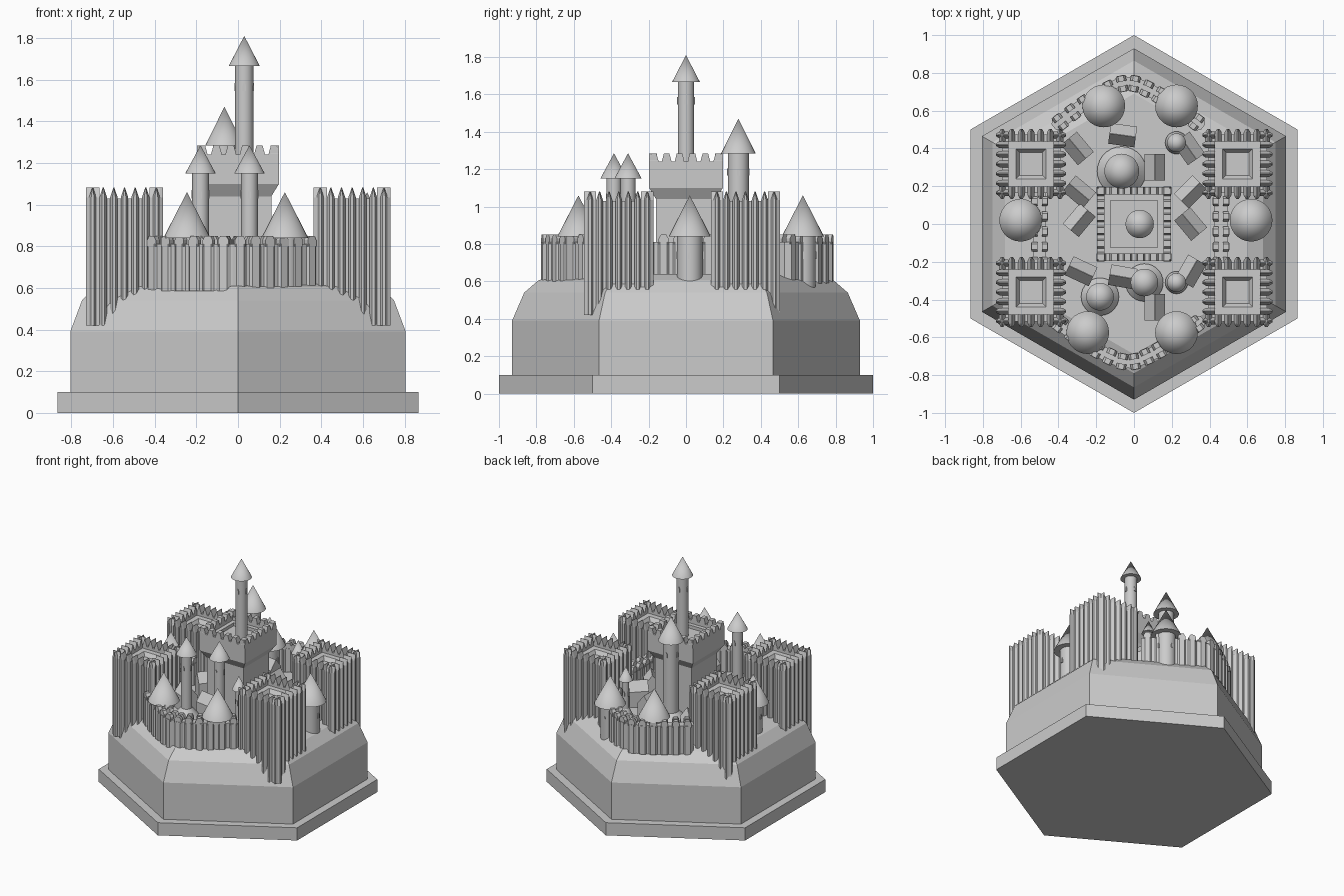
import bpy, bmesh, math
from mathutils import Matrix, Vector

if "Cube" in bpy.data.objects:
    bpy.data.objects.remove(bpy.data.objects["Cube"])

R2 = math.sqrt(2)


def finish(bm, name, smooth=False):
    bmesh.ops.recalc_face_normals(bm, faces=bm.faces[:])
    me = bpy.data.meshes.new(name)
    bm.to_mesh(me)
    bm.free()
    ob = bpy.data.objects.new(name, me)
    bpy.context.collection.objects.link(ob)
    if smooth:
        bpy.ops.object.select_all(action='DESELECT')
        ob.select_set(True)
        bpy.context.view_layer.objects.active = ob
        bpy.ops.object.shade_smooth_by_angle(angle=math.radians(30))
    return ob


def lathe(bm, profile, n, x=0, y=0, phase=0.0):
    """Sweep (radius, z) points, bottom to top, into an n-sided solid."""
    rings = []
    for r, z in profile:
        if r == 0:
            rings.append([bm.verts.new((x, y, z))] * n)
        else:
            rings.append([bm.verts.new((x + r * math.cos(phase + math.tau * i / n),
                                        y + r * math.sin(phase + math.tau * i / n), z))
                          for i in range(n)])
    for a, b in zip(rings, rings[1:]):
        for i in range(n):
            j = (i + 1) % n
            bm.faces.new(list(dict.fromkeys((a[i], a[j], b[j], b[i]))))
    for ring in (rings[0], rings[-1]):
        if ring[0] is not ring[1]:
            bm.faces.new(ring)


def square(bm, profile, x=0, y=0):
    lathe(bm, [(r * R2, z) for r, z in profile], 4, x, y, math.pi / 4)


def prism(bm, plan, z0, z1, z2, pinch, mat):
    """Extrude a plan outline z0-z1, then narrow it in local x up to z2."""
    rings = [[bm.verts.new(mat @ Vector((px * k, py, z))) for px, py in plan]
             for z, k in ((z0, 1), (z1, 1), (z2, pinch))]
    n = len(plan)
    for a, b in zip(rings, rings[1:]):
        for i in range(n):
            j = (i + 1) % n
            bm.faces.new((a[i], a[j], b[j], b[i]))
    bm.faces.new(rings[0])
    bm.faces.new(rings[-1])


def place(x, y, angle=0.0):
    return Matrix.Translation((x, y, 0)) @ Matrix.Rotation(angle, 4, 'Z')


def rect(hx, y0, y1):
    return [(-hx, y0), (hx, y0), (hx, y1), (-hx, y1)]


# Stepped hexagonal plinth and hill
bm = bmesh.new()
lathe(bm, [(1, 0), (1, .1), (.93, .1), (.93, .39), (.865, .54), (.79, .605),
           (.69, .64), (0, .64)], 6, phase=math.pi / 2)
finish(bm, "hill_base")

# Four square corner towers with ribs that end in pointed merlons
rib = [(-.018, .12), (.018, .12), (.018, .167), (.007, .185), (-.007, .185), (-.018, .167)]
for name, x, y in (("front_left", -.545, -.36), ("front_right", .548, -.36),
                   ("back_left", -.545, .318), ("back_right", .548, .318)):
    bm = bmesh.new()
    square(bm, [(.155, .42), (.155, 1.03), (.12, 1.03), (.12, 1.01), (.08, 1.01),
                (.06, .98), (0, .98)], x, y)
    for side in range(4):
        for i in range(7):
            m = place(x, y, side * math.pi / 2) @ Matrix.Translation(((i - 3) * .051, 0, 0))
            prism(bm, rib, .42, 1.035, 1.082, .12, m)
    finish(bm, name + "_corner_tower")

# Central keep: shaft, flared head, battlements
bm = bmesh.new()
square(bm, [(.16, .6), (.16, 1.04), (.197, 1.1), (.197, 1.24), (.155, 1.24),
            (.155, 1.215), (.125, 1.215), (.125, 1.19), (0, 1.19)])
for side in range(4):
    for i in range(6):
        m = place(0, 0, side * math.pi / 2) @ Matrix.Translation(((i - 2.5) * .069, 0, 0))
        prism(bm, rect(.025, .155, .197), 1.22, 1.245, 1.283, .6, m)
finish(bm, "keep")

# Round towers with conical roofs: x, y, shaft r, roof r, bottom, eave, tip, foot r
round_towers = {
    "wall_tower": [(x, y, .068, .113, .5, .84, 1.06, 0) for x, y in
                   ((-.16, .625), (.225, .625), (-.6, .02), (.62, .02),
                    (-.245, -.575), (.225, -.575))],
    "slim_tower": [(-.18, -.385, .04, .073, .6, 1.15, 1.285, .1),
                   (.055, -.31, .04, .073, .6, 1.15, 1.285, .1)],
    "rear_tower": [(-.065, .28, .056, .092, .6, 1.285, 1.47, .13)],
    "keep_turret": [(.03, 0, .044, .075, 1.15, 1.665, 1.81, 0)],
    "small_turret": [(.225, .43, .025, .05, .6, .95, 1.055, .06),
                     (.225, -.31, .025, .05, .6, .95, 1.055, .06)],
}
for name, towers in round_towers.items():
    for x, y, r, roof, z0, z1, z2, foot in towers:
        bm = bmesh.new()
        lathe(bm, [(r, z0), (r, z1), (roof, z1), (0, z2)], 28, x, y)
        if foot:
            lathe(bm, [(foot, .6), (foot, .66), (r, .73)], 28, x, y)
        # Raised window slits under the roof
        for side in range(4):
            prism(bm, rect(.008, r * .8, r + .004), z1 - .12, z1 - .095, z1 - .08, .3,
                  place(x, y, side * math.pi / 2))
        finish(bm, name, True)


# Curtain walls: rounded buttresses joined by straight panels
def curtain(name, pts):
    bm = bmesh.new()
    for i, p in enumerate(pts):
        q0, q1 = pts[max(i - 1, 0)], pts[min(i + 1, len(pts) - 1)]
        ang = math.atan2(q1[1] - q0[1], q1[0] - q0[0])
        lathe(bm, [(.048, .585), (.048, .81)], 8, *p, phase=ang + math.pi / 8)
        # Parapet blocks on the inner and outer edge
        for s in (-1, 1):
            prism(bm, rect(.026, .012 * s, .042 * s), .8, .83, .85, .55, place(*p, ang))
    for a, b in zip(pts, pts[1:]):
        ang = math.atan2(b[1] - a[1], b[0] - a[0])
        half = math.dist(a, b) / 2
        prism(bm, rect(half, -.034, .034), .585, .8, .81, 1,
              place((a[0] + b[0]) / 2, (a[1] + b[1]) / 2, ang))
    finish(bm, name)


def bow(x0, x1, y_end, y_mid, n=12):
    mid, half = (x0 + x1) / 2, (x1 - x0) / 2
    out = []
    for i in range(n):
        t = -1 + 2 * i / (n - 1)
        out.append((mid + half * t, y_mid + (y_end - y_mid) * abs(t) ** 1.4))
    return out


curtain("front_curtain_wall", bow(-.39, .33, -.53, -.735))
curtain("back_curtain_wall", bow(-.39, .33, .54, .75))
curtain("left_curtain_wall", [(-.5, -.2 + i * .08) for i in range(6)])
curtain("right_curtain_wall", [(.46, -.2 + i * .08) for i in range(6)])

# Gabled houses in the courtyard: x, y, angle in degrees
houses = [(-.3, .4, 40), (-.06, .47, 82), (.11, .3, 0), (.29, .4, 35),
          (-.29, .17, 50), (-.29, .02, -40), (.3, .17, -45), (.3, 0, 40),
          (-.28, -.25, 65), (.3, -.25, -30), (-.06, -.28, 80), (.11, -.44, 0)]
for x, y, deg in houses:
    bm = bmesh.new()
    prism(bm, rect(.055, -.07, .07), .6, .76, .83, .02, place(x, y, math.radians(deg)))
    finish(bm, "house")
